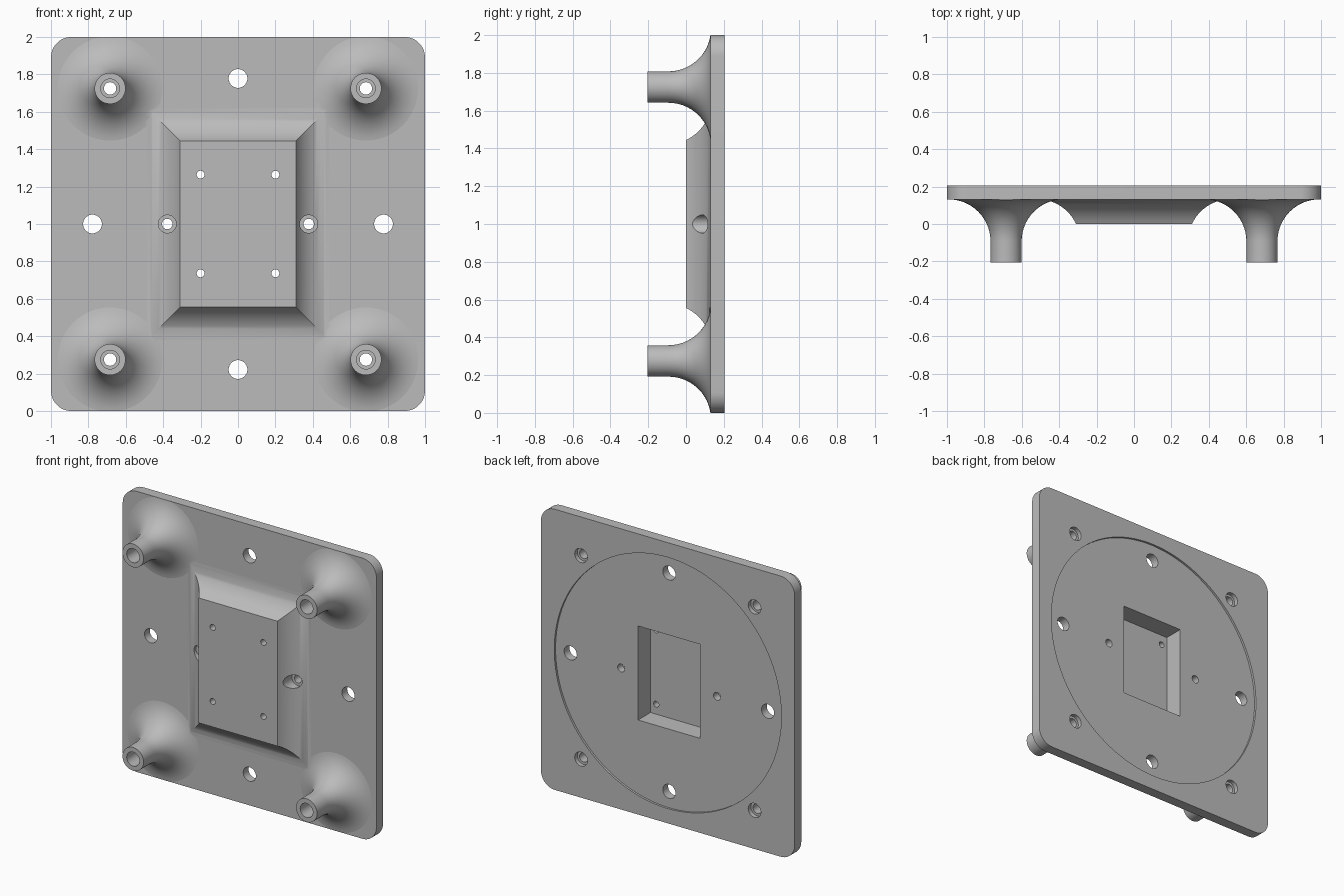
import bpy, bmesh, math

cube = bpy.data.objects.get("Cube")
if cube:
    bpy.data.objects.remove(cube, do_unlink=True)

grey = bpy.data.materials.new("plain grey")
grey.use_nodes = True
colour = (0.5, 0.5, 0.5, 1)
grey.diffuse_color = colour
grey.node_tree.nodes["Principled BSDF"].inputs["Base Color"].default_value = colour

FRONT, BACK, TIP = 0.13, 0.205, -0.205   # plate faces and post tips along y
FILLET = 0.225


def circle(r, n=48):
    return [(r * math.cos(i * math.tau / n), r * math.sin(i * math.tau / n)) for i in range(n)]


def rectangle(w, h):
    return [(w, h), (-w, h), (-w, -h), (w, -h)]


def rounded_square(half, r, n=12):
    pts = []
    for q in range(4):
        a0 = q * math.pi / 2
        sx = 1 if q in (0, 3) else -1
        sy = 1 if q in (0, 1) else -1
        for i in range(n + 1):
            a = a0 + i / n * math.pi / 2
            pts.append((sx * (half - r) + r * math.cos(a), sy * (half - r) + r * math.sin(a)))
    return pts


def loft(name, sections, x=0, z=0):
    """Solid through (outline, y) sections, placed about the plate centre."""
    bm = bmesh.new()
    rings = [[bm.verts.new((px + x, y, pz + z + 1)) for px, pz in outline] for outline, y in sections]
    for a, b in zip(rings, rings[1:]):
        for i in range(len(a)):
            j = (i + 1) % len(a)
            bm.faces.new((a[i], a[j], b[j], b[i]))
    bm.faces.new(rings[0])
    bm.faces.new(rings[-1])
    bmesh.ops.recalc_face_normals(bm, faces=bm.faces)
    mesh = bpy.data.meshes.new(name)
    bm.to_mesh(mesh)
    bm.free()
    mesh.materials.append(grey)
    obj = bpy.data.objects.new(name, mesh)
    bpy.context.collection.objects.link(obj)
    return obj


def drill(name, r, y0, y1, x, z):
    return loft(name, [(circle(r), y0), (circle(r), y1)], x, z)


def fillet_steps(start, n=14):
    """Outward offset and depth along a concave arc that runs out into the plate."""
    centre = FRONT + 0.002 - FILLET
    a0 = math.asin((start - centre) / FILLET)
    steps = []
    for i in range(n + 1):
        a = a0 + (math.pi / 2 - a0) * i / n
        steps.append((FILLET * (math.cos(a0) - math.cos(a)), centre + FILLET * math.sin(a)))
    return steps + [(steps[-1][0], FRONT + 0.04)]


def combine(target, tools, operation):
    for tool in tools:
        mod = target.modifiers.new(tool.name, "BOOLEAN")
        mod.operation, mod.solver, mod.object = operation, "EXACT", tool
        bpy.context.view_layer.objects.active = target
        bpy.ops.object.modifier_apply(modifier=mod.name)
        bpy.data.objects.remove(tool, do_unlink=True)


corners = [(sx * 0.684, sz * 0.725) for sx in (-1, 1) for sz in (-1, 1)]

# Slab, trimmed to its outline once the posts are on
plate = loft("mounting_plate", [(rectangle(1.2, 1.2), FRONT), (rectangle(1.2, 1.2), BACK)])

# Raised centre block with mitred concave sides
block = loft("centre_block", [(rectangle(0.31 + d, 0.445 + d), y) for d, y in fillet_steps(0)])

# Four flared standoff posts
posts = []
for x, z in corners:
    flare = [(circle(0.083 + d), y) for d, y in fillet_steps(FRONT + 0.002 - FILLET)]
    posts.append(loft("standoff_post", [(circle(0.083), TIP)] + flare, x, z))
combine(plate, [block] + posts, "UNION")

outline = rounded_square(1, 0.11)
combine(plate, [loft("plate_outline", [(outline, -0.5), (outline, BACK + 0.1)])], "INTERSECT")

# Round recess and rectangular pocket in the back
cuts = [loft("back_recess", [(circle(0.895, 128), 0.19), (circle(0.895, 128), 0.4)]),
        loft("back_pocket", [(rectangle(0.245, 0.335), 0.05), (rectangle(0.245, 0.335), 0.3)])]

# Stepped bores through the posts
for x, z in corners:
    cuts += [drill("post_hole", 0.033, -0.4, 0.4, x, z),
             drill("post_front_bore", 0.05, -0.4, 0.0, x, z),
             drill("post_back_bore", 0.05, 0.175, 0.4, x, z)]

# Mounting holes, side screw holes and small board holes
for s in (-1, 1):
    cuts += [drill("side_hole", 0.05, -0.4, 0.4, s * 0.778, 0),
             drill("end_hole", 0.05, -0.4, 0.4, 0, s * 0.778),
             drill("screw_hole", 0.028, -0.4, 0.4, s * 0.378, 0),
             drill("screw_bore", 0.048, -0.4, 0.135, s * 0.378, 0)]
    cuts += [drill("board_hole", 0.021, -0.4, 0.4, s * 0.2, t * 0.264) for t in (-1, 1)]
combine(plate, cuts, "DIFFERENCE")

# Smooth curves, flat faces kept crisp
bpy.ops.object.select_all(action="DESELECT")
plate.select_set(True)
bpy.context.view_layer.objects.active = plate
bpy.ops.object.shade_smooth_by_angle(angle=math.radians(30))
for face in plate.data.polygons:
    if abs(face.normal.y) > 0.9999:
        face.use_smooth = False
